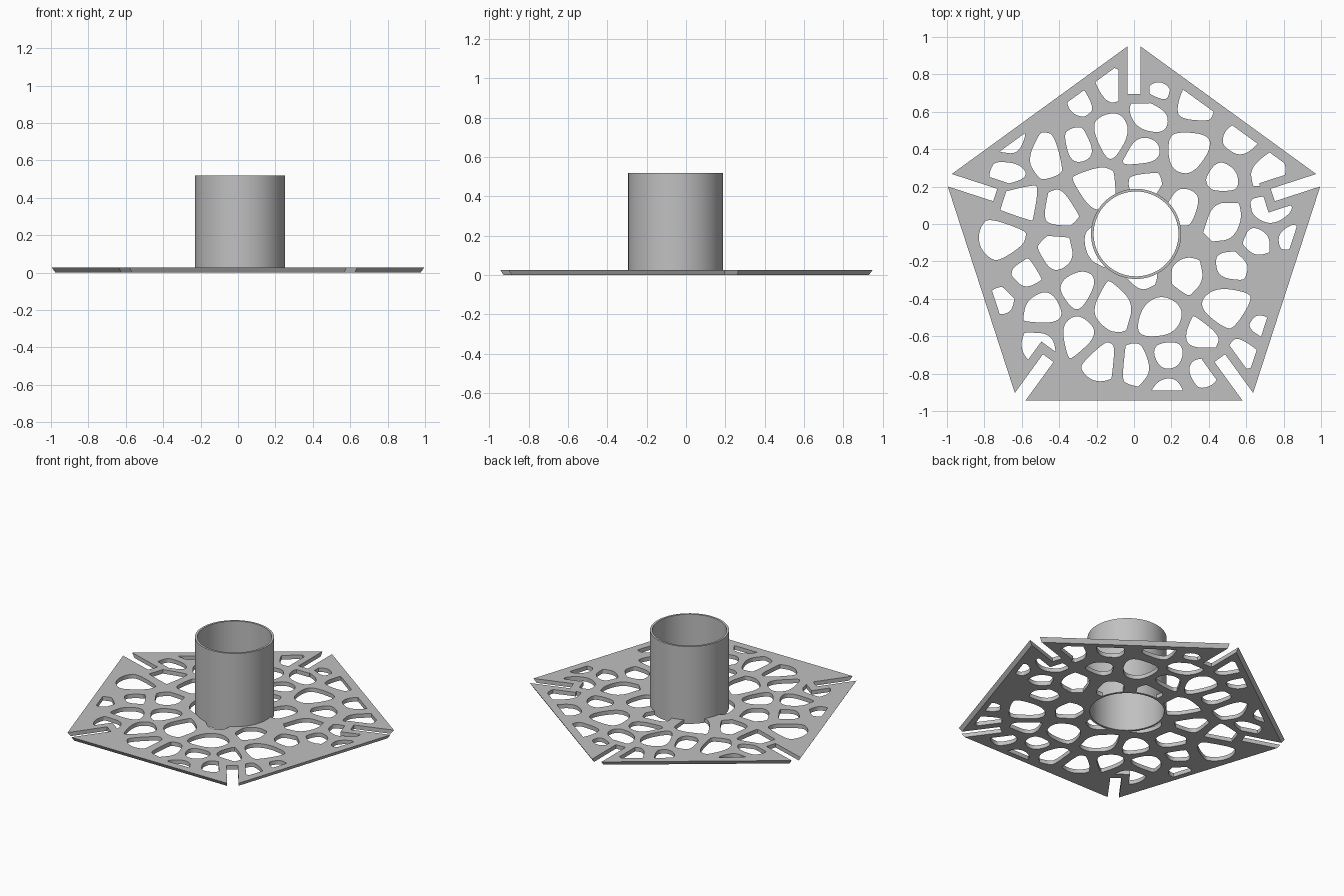
import bpy, bmesh
from math import pi, sin, cos, tau, sqrt, radians
from mathutils import Vector

default_cube = bpy.data.objects.get("Cube")
if default_cube:
    bpy.data.objects.remove(default_cube, do_unlink=True)

THICK = 0.027          # plate thickness
RADIUS = 1.061         # pentagon corner radius
CENTRE = Vector((0, -0.086))
TUBE_CENTRE = Vector((0.011, -0.053))
TUBE_OUTER, TUBE_INNER, TUBE_TOP = 0.241, 0.227, 0.52
STRUT = 0.022          # half the web left between two openings

grey = bpy.data.materials.new("plain_grey")
grey.use_nodes = True
grey.diffuse_color = (0.53, 0.53, 0.53, 1)
grey.node_tree.nodes["Principled BSDF"].inputs["Base Color"].default_value = grey.diffuse_color

# Opening centres and mean radii, in hundredths of a unit
OPENINGS = [
    (-14, 73, 9), (-27, 66, 7), (31, 63, 10), (8, 58, 9), (-12, 48, 10),
    (-29, 41, 8), (-48, 36, 10), (-64, 43, 7), (-66, 25, 8), (-63, 13, 10),
    (-22, 20, 11), (-39, 9, 9), (-70, -7, 11), (-41, -17, 9), (-17, -12, 11),
    (-57, -27, 7), (-71, -41, 7), (-48, -46, 9), (-30, -35, 9), (-12, -44, 11),
    (-30, -60, 9), (-49, -64, 9), (-18, -73, 9), (2, -75, 9), (14, -51, 11),
    (17, -70, 8), (18, -88, 8), (36, -59, 8), (36, -78, 8), (48, -44, 11),
    (59, -68, 8), (67, -56, 6), (51, -24, 8), (30, -28, 9), (67, -7, 7),
    (48, 2, 10), (81, -6, 6), (73, 6, 9), (70, 29, 9), (58, 43, 9),
    (29, 40, 11), (48, 26, 8), (4, 39, 8), (27, 9, 9), (6, 22, 8),
    (3, -28, 8), (13, 69, 5),
]


def ring(centre, radius, count, turn=0.0):
    return [centre + radius * Vector((cos(turn + tau * i / count), sin(turn + tau * i / count)))
            for i in range(count)]


def make_prisms(name, loops, z0, z1):
    """One object holding a closed prism per (bottom loop, top loop) pair."""
    bm = bmesh.new()
    for low, high in loops:
        a = [bm.verts.new((p.x, p.y, z0)) for p in low]
        b = [bm.verts.new((p.x, p.y, z1)) for p in high]
        bm.faces.new(a[::-1])
        bm.faces.new(b)
        for i in range(len(a)):
            j = (i + 1) % len(a)
            bm.faces.new((a[i], a[j], b[j], b[i]))
    bmesh.ops.recalc_face_normals(bm, faces=bm.faces)
    mesh = bpy.data.meshes.new(name)
    bm.to_mesh(mesh)
    bm.free()
    mesh.materials.append(grey)
    obj = bpy.data.objects.new(name, mesh)
    bpy.context.collection.objects.link(obj)
    return obj


def activate(obj):
    bpy.ops.object.select_all(action='DESELECT')
    obj.select_set(True)
    bpy.context.view_layer.objects.active = obj


def combine(target, cutter, operation='DIFFERENCE'):
    """Apply a boolean and drop its cutter."""
    cutter.hide_render = True
    mod = target.modifiers.new(cutter.name, 'BOOLEAN')
    mod.operation, mod.solver, mod.object = operation, 'EXACT', cutter
    activate(target)
    bpy.ops.object.modifier_apply(modifier=mod.name)
    bpy.data.objects.remove(cutter, do_unlink=True)


def clip(poly, point, normal):
    """Keep the part of a convex polygon behind a line."""
    out = []
    for i, p in enumerate(poly):
        q = poly[(i + 1) % len(poly)]
        dp, dq = (p - point).dot(normal), (q - point).dot(normal)
        if dp <= 0:
            out.append(p)
        if dp * dq < 0:
            out.append(p.lerp(q, dp / (dp - dq)))
    return out


def round_off(poly):
    """Cut every corner once."""
    out = []
    for i, p in enumerate(poly):
        q = poly[(i + 1) % len(poly)]
        out += [p.lerp(q, 0.25), p.lerp(q, 0.75)]
    return out


def area(poly):
    return abs(sum(p.x * q.y - q.x * p.y for p, q in zip(poly, poly[1:] + poly[:1]))) / 2


def cell(index, sites):
    """Rounded cell around one site, kept clear of its neighbours."""
    centre, r = sites[index]
    poly = ring(centre, 1.4 * r, 12)
    for k, (other, s) in enumerate(sites):
        if k != index:
            gap = other - centre
            d = gap.length
            normal = gap / d
            reach = (d * d + r * r - s * s) / (2 * d) - STRUT
            poly = clip(poly, centre + normal * reach, normal)
    for _ in range(3):
        poly = round_off(poly)
    scale = min(1.08, sqrt(pi * r * r / area(poly)))
    mid = sum(poly, Vector((0, 0))) / len(poly)
    return [mid + (p - mid) * scale for p in poly]


def slot_boxes(name, half_width, inner):
    """Five radial boxes, one through each corner of the pentagon."""
    loops = []
    for i in range(5):
        a = pi / 2 + tau * i / 5
        out, side = Vector((cos(a), sin(a))), Vector((-sin(a), cos(a)))
        box = [CENTRE + out * d + side * w * half_width
               for d, w in ((inner, -1), (1.3, -1), (1.3, 1), (inner, 1))]
        loops.append((box, box))
    return make_prisms(name, loops, -0.2, 0.2)


def pentagon(inset):
    return ring(CENTRE, RADIUS - inset / cos(pi / 5), 5, pi / 2)


# Openings, trimmed to leave a solid rim and a solid margin round each slot
sites = [(Vector((x, y)) / 100, r / 100) for x, y, r in OPENINGS]
cells = [cell(i, sites) for i in range(len(sites))]
openings = make_prisms("openings_cutter", [(c, c) for c in cells], -0.1, 0.1)
rim = pentagon(0.053)
combine(openings, make_prisms("rim_cutter", [(rim, rim)], -0.15, 0.15), 'INTERSECT')
combine(openings, slot_boxes("margin_cutter", 0.082, 0.73))

# Five-sided plate with edges sloping in towards the underside
plate = make_prisms("base_plate", [(pentagon(0.0167), pentagon(0))], 0, THICK)
combine(plate, openings)
combine(plate, slot_boxes("slot_cutter", 0.035, 0.78))
bore = ring(TUBE_CENTRE, (TUBE_OUTER + TUBE_INNER) / 2, 64)
combine(plate, make_prisms("bore_cutter", [(bore, bore)], -0.1, 0.1))

# Open tube standing through the plate
outer, inner = (ring(TUBE_CENTRE, r, 64) for r in (TUBE_OUTER, TUBE_INNER))
tube = make_prisms("tube", [(outer, outer)], 0, TUBE_TOP)
combine(tube, make_prisms("tube_bore_cutter", [(inner, inner)], -0.1, TUBE_TOP + 0.1))

for part in (plate, tube):
    activate(part)
    bpy.ops.object.shade_smooth_by_angle(angle=radians(30))
